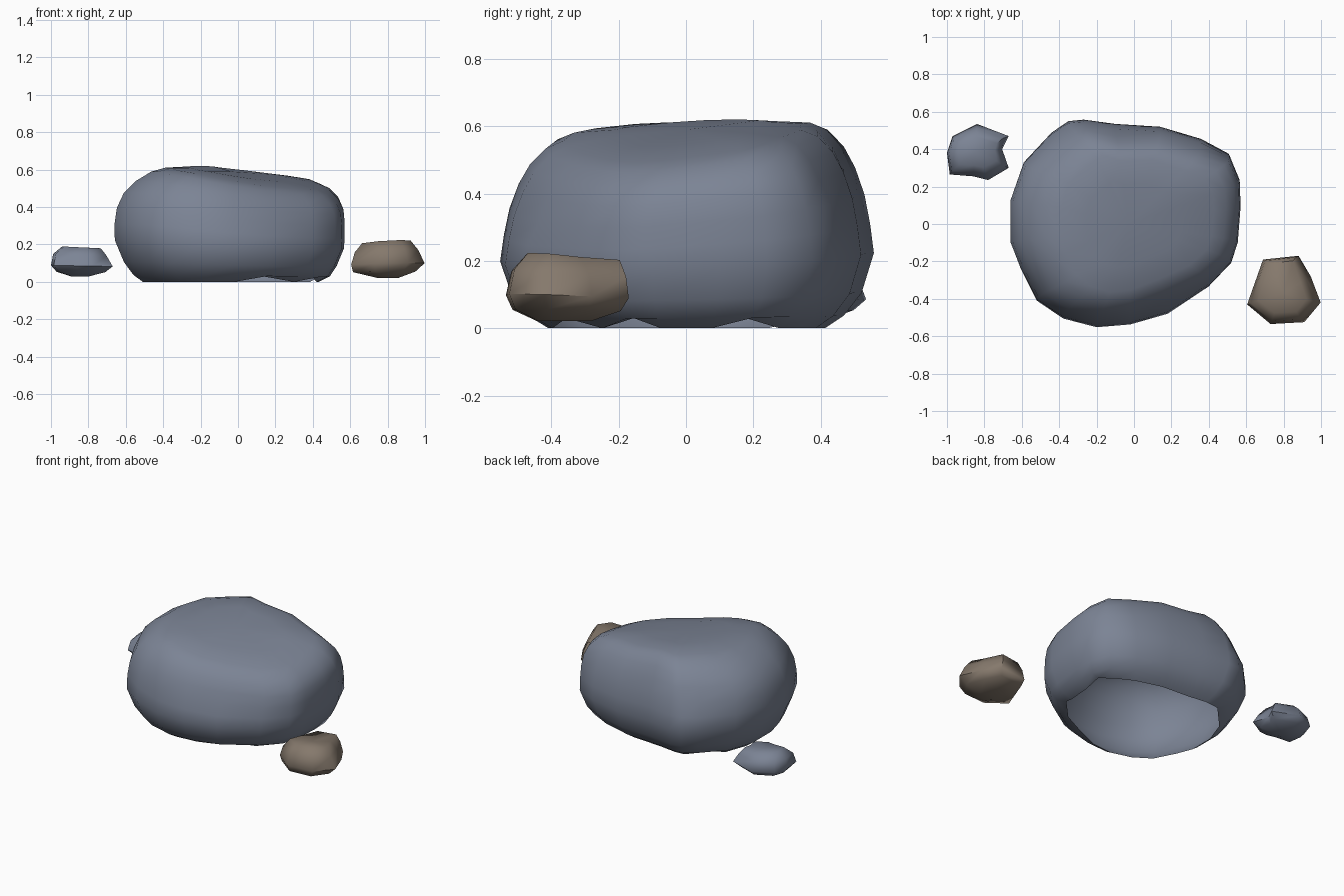
import bpy, bmesh, math
from mathutils import Vector

if "Cube" in bpy.data.objects:
    bpy.data.objects.remove(bpy.data.objects["Cube"])


def material(name, rgb):
    m = bpy.data.materials.new(name)
    m.diffuse_color = (*rgb, 1)
    m.use_nodes = True
    m.node_tree.nodes["Principled BSDF"].inputs["Base Color"].default_value = m.diffuse_color
    return m


SLATE = material("slate grey", (0.20, 0.23, 0.30))
BROWN = material("earth brown", (0.235, 0.19, 0.15))


def stone(name, mat, outline, centre, levels, height, tweak=None, closed=True, angle=60):
    """Loft an outline; levels are (height fraction, right, left and depth scale)."""
    bm = bmesh.new()
    rings = []
    for k, (f, right, left, depth) in enumerate(levels):
        ring = []
        for i, (px, py) in enumerate(outline):
            dx, dy = px - centre[0], py - centre[1]
            x = centre[0] + dx * (right if dx > 0 else left)
            y = centre[1] + dy * depth
            p = Vector((x, y, height(x, y, f)))
            if tweak:
                p = tweak(p, k, i)
            ring.append(bm.verts.new(p))
        rings.append(ring)
    n = len(outline)
    for a, b in zip(rings, rings[1:]):
        for i in range(n):
            j = (i + 1) % n
            bm.faces.new((a[i], a[j], b[j], b[i]))

    def cap(ring, f):
        c = bm.verts.new((*centre, height(*centre, f)))
        for i in range(n):
            bm.faces.new((ring[i], ring[(i + 1) % n], c))

    cap(rings[-1], levels[-1][0])
    if closed:
        cap(rings[0], levels[0][0])
        bmesh.ops.recalc_face_normals(bm, faces=bm.faces)
    mesh = bpy.data.meshes.new(name)
    bm.to_mesh(mesh)
    bm.free()
    mesh.materials.append(mat)
    ob = bpy.data.objects.new(name, mesh)
    bpy.context.collection.objects.link(ob)
    bpy.context.view_layer.objects.active = ob
    ob.select_set(True)
    bpy.ops.object.shade_smooth_by_angle(angle=math.radians(angle))
    ob.select_set(False)
    return ob


# Boulder: an open-bottomed shell, counter-clockwise outline from the right
boulder_outline = [
    (0.57, 0.10), (0.565, 0.24), (0.51, 0.375), (0.36, 0.455), (0.14, 0.52),
    (-0.10, 0.535), (-0.27, 0.558), (-0.35, 0.55), (-0.44, 0.49), (-0.59, 0.33),
    (-0.66, 0.13), (-0.66, -0.10), (-0.61, -0.23), (-0.52, -0.41), (-0.38, -0.505),
    (-0.20, -0.552), (-0.02, -0.537), (0.18, -0.48), (0.40, -0.335), (0.52, -0.21),
    (0.555, -0.10)]
boulder_levels = [
    (0.0, 0.77, 0.76, 0.74), (0.06, 0.87, 0.84, 0.84), (0.17, 0.93, 0.92, 0.935),
    (0.36, 0.995, 0.998, 1.0), (0.50, 1.0, 1.0, 0.98), (0.64, 1.0, 0.98, 0.95),
    (0.77, 0.99, 0.92, 0.90), (0.87, 0.95, 0.82, 0.84), (0.95, 0.87, 0.69, 0.755),
    (0.985, 0.76, 0.57, 0.66), (1.0, 0.48, 0.36, 0.42)]


def boulder_height(x, y, f):
    # top slopes down to the right and front, most at the front right shoulder
    top = 0.586 - 0.11 * x + 0.065 * y - 0.08 * max(0, x - y - 0.1)
    return f * min(top, 0.62)


def boulder_detail(p, k, i):
    if k == 0:      # ragged rim round the opening
        p.z = 0.03 if i in (1, 8, 17, 19) else 0.0
    if k > 5 and i in (3, 5):      # shallow folds down the back
        p.y -= 0.015
    if k > 4 and i in (7, 8):      # flattened back left corner
        p.x += 0.015
        p.y -= 0.015
    if k > 4 and i == 17:      # dent above the front right edge
        p.y += 0.02
    return p


stone("boulder", SLATE, boulder_outline, (-0.03, 0.0), boulder_levels,
      boulder_height, boulder_detail, closed=False)

# Brown stone
brown_outline = [
    (0.998, -0.42), (0.945, -0.28), (0.88, -0.17), (0.69, -0.19),
    (0.605, -0.43), (0.73, -0.535), (0.91, -0.525)]


def brown_back(p, k, i):
    # the back stays steep up to the top
    if k > 2 and i in (2, 3):
        p.y += 0.045 if k == 4 else 0.012
    return p


stone("brown_stone", BROWN, brown_outline, (0.80, -0.37),
      [(0.0, 0.3, 0.3, 0.45), (0.16, 0.75, 0.95, 0.88), (0.37, 1.0, 1.0, 1.0),
       (0.72, 0.82, 0.9, 0.9), (0.97, 0.62, 0.70, 0.64)],
      lambda x, y, f: 0.022 + f * (0.195 + 0.06 * (x - 0.8) - 0.09 * (y + 0.37)),
      brown_back)

# Small grey stone with a notch on its right side
pebble_outline = [
    (-0.705, 0.40), (-0.67, 0.47), (-0.84, 0.535), (-0.97, 0.47), (-1.0, 0.38),
    (-0.985, 0.265), (-0.86, 0.255), (-0.78, 0.235), (-0.67, 0.30)]


def pebble_notch(p, k, i):
    # the notch is shallow away from the widest ring
    if k != 2 and i == 0:
        p.x += 0.012
    return p


stone("grey_pebble", SLATE, pebble_outline, (-0.85, 0.385),
      [(0.0, 0.3, 0.3, 0.3), (0.15, 0.78, 0.8, 0.75), (0.36, 1.0, 1.0, 1.0),
       (0.74, 0.82, 0.92, 0.85), (1.0, 0.65, 0.6, 0.55)],
      lambda x, y, f: 0.03 + f * (0.155 - 0.05 * (x + 0.85)), pebble_notch)
